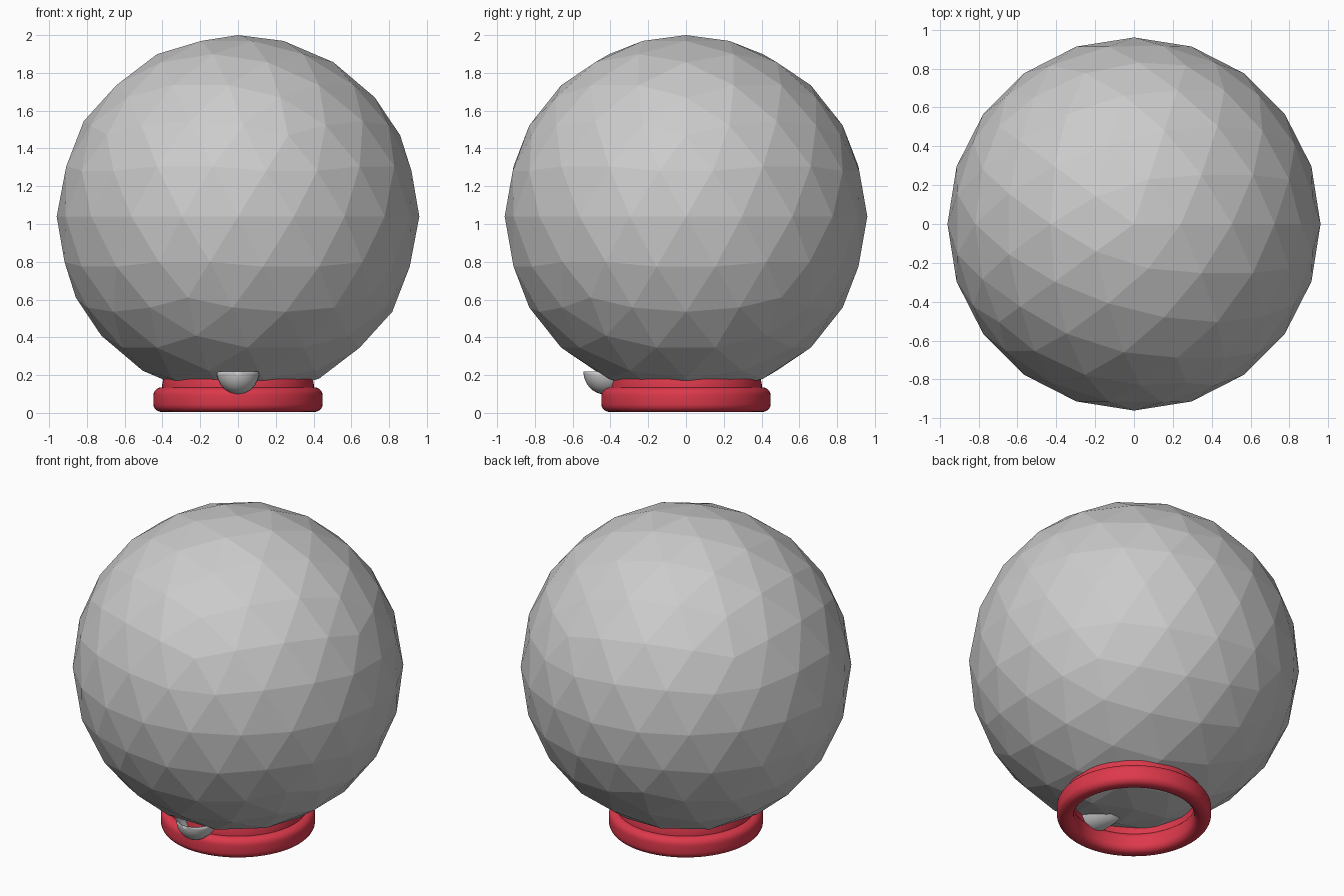
import bpy, bmesh
from math import sin, cos, pi

if "Cube" in bpy.data.objects:
    bpy.data.objects.remove(bpy.data.objects["Cube"])

red = bpy.data.materials.new("red_base")
red.diffuse_color = (0.72, 0.04, 0.07, 1)
red.use_nodes = True
red.node_tree.nodes["Principled BSDF"].inputs["Base Color"].default_value = red.diffuse_color


def make_object(name, bm):
    bmesh.ops.recalc_face_normals(bm, faces=bm.faces)
    mesh = bpy.data.meshes.new(name)
    bm.to_mesh(mesh)
    bm.free()
    obj = bpy.data.objects.new(name, mesh)
    bpy.context.collection.objects.link(obj)
    return obj


def smooth(obj, angle=0.6):
    bpy.ops.object.select_all(action='DESELECT')
    obj.select_set(True)
    bpy.context.view_layer.objects.active = obj
    bpy.ops.object.shade_smooth_by_angle(angle=angle)


def bridge(bm, a, b):
    n = len(a)
    for i in range(n):
        bm.faces.new((a[i], a[(i + 1) % n], b[(i + 1) % n], b[i]))


def lathe_ring(name, profile, segments=64):
    """Revolve a closed (radius, z) profile around z."""
    bm = bmesh.new()
    rings = []
    for i in range(segments):
        t = 2 * pi * i / segments
        rings.append([bm.verts.new((r * cos(t), r * sin(t), z)) for r, z in profile])
    for i in range(segments):
        bridge(bm, rings[i], rings[(i + 1) % segments])
    obj = make_object(name, bm)
    obj.data.materials.append(red)
    smooth(obj)
    return obj


# Faceted globe
bm = bmesh.new()
bmesh.ops.create_icosphere(bm, subdivisions=3, radius=0.96)
bmesh.ops.translate(bm, verts=bm.verts, vec=(0, 0, 1.04))
make_object("globe", bm)

# Rounded base ring
r_in, r_out, z0, z1, c = 0.35, 0.448, 0.005, 0.135, 0.042
corners = [(r_out - c, z0 + c, -pi / 2), (r_out - c, z1 - c, 0),
           (r_in + c, z1 - c, pi / 2), (r_in + c, z0 + c, pi)]
profile = [(x + c * cos(s + k * pi / 10), z + c * sin(s + k * pi / 10))
           for x, z, s in corners for k in range(6)]
lathe_ring("base_ring", profile)

# Narrower neck band between base and globe
lathe_ring("neck_band", [(0.365, 0.10), (0.40, 0.10), (0.402, 0.15),
                         (0.395, 0.18), (0.385, 0.186), (0.365, 0.186)])

# Open half-round scoop: rounded nose in front, trough running back under the globe
bm = bmesh.new()
R, top, y_nose, y_back, n = 0.11, 0.22, -0.43, -0.16, 16
stations = [(y_nose - R * cos(k * pi / 16), R * sin(k * pi / 16)) for k in range(1, 9)]
stations.append((y_back, R))
rows = [[bm.verts.new((-r * cos(pi * i / n), y, top - r * 1.08 * sin(pi * i / n)))
         for i in range(n + 1)] for y, r in stations]
for a, b in zip(rows, rows[1:]):
    for i in range(n):
        bm.faces.new((a[i], a[i + 1], b[i + 1], b[i]))
tip = bm.verts.new((0, y_nose - R, top))
for i in range(n):
    bm.faces.new((tip, rows[0][i + 1], rows[0][i]))
scoop = make_object("scoop", bm)
smooth(scoop)
shell = scoop.modifiers.new("shell", 'SOLIDIFY')
shell.thickness = 0.006
shell.offset = 0
